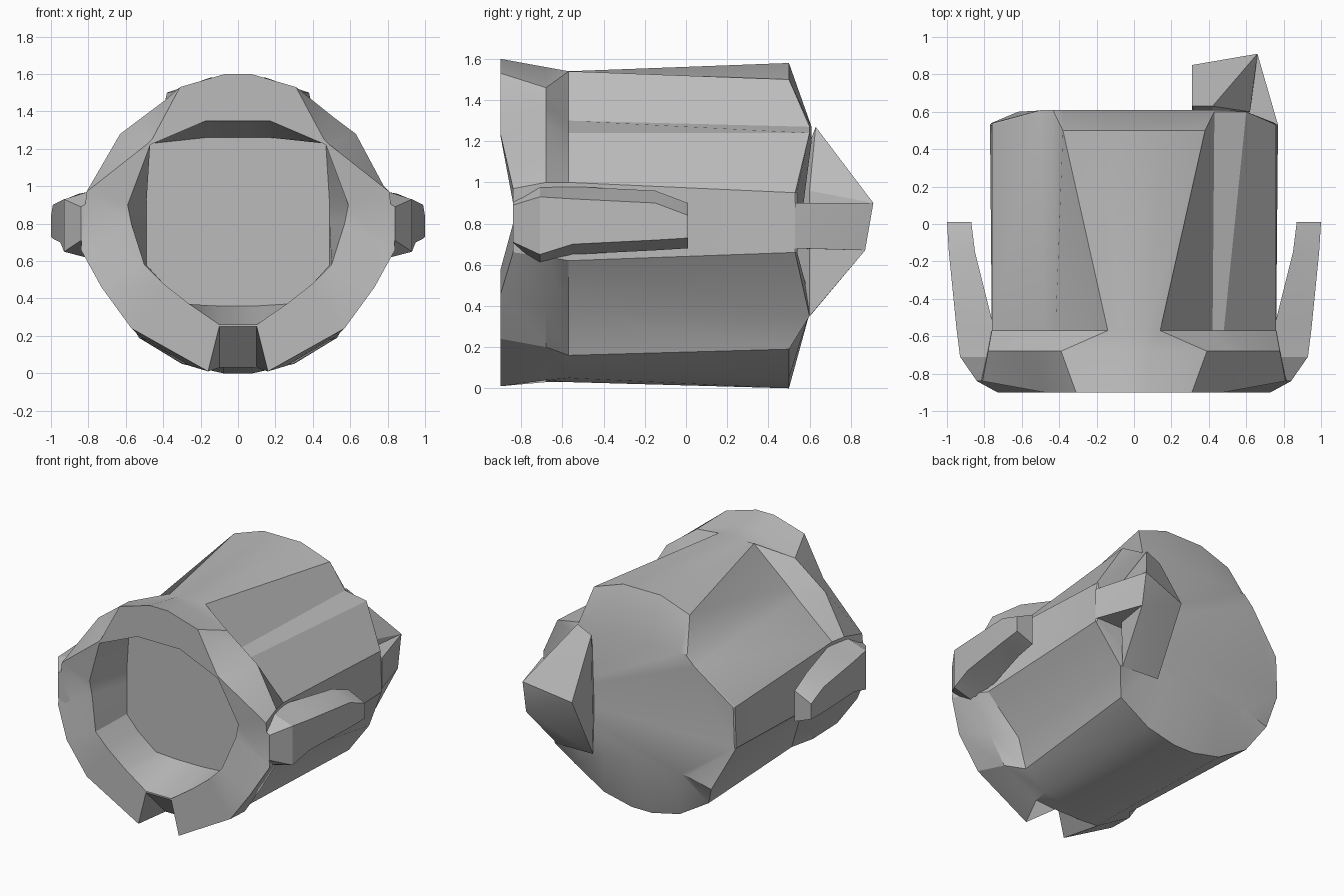
import bpy
import bmesh
from math import radians

cube = bpy.data.objects.get("Cube")
if cube:
    bpy.data.objects.remove(cube, do_unlink=True)

grey = bpy.data.materials.new("plain grey")
grey.use_nodes = True
tone = (0.5, 0.5, 0.5, 1)
grey.diffuse_color = tone
grey.node_tree.nodes["Principled BSDF"].inputs["Base Color"].default_value = tone


def finish(name, bm):
    """Turn a bmesh into a shaded object with the grey material."""
    bmesh.ops.remove_doubles(bm, verts=bm.verts, dist=0.001)
    bmesh.ops.recalc_face_normals(bm, faces=bm.faces)
    mesh = bpy.data.meshes.new(name)
    bm.to_mesh(mesh)
    bm.free()
    mesh.materials.append(grey)
    obj = bpy.data.objects.new(name, mesh)
    bpy.context.collection.objects.link(obj)
    bpy.ops.object.select_all(action="DESELECT")
    obj.select_set(True)
    bpy.context.view_layer.objects.active = obj
    bpy.ops.object.shade_smooth_by_angle(angle=radians(25))
    return obj


def loft(name, sections):
    """Skin closed sections of equal size and cap both ends."""
    bm = bmesh.new()
    rings = [[bm.verts.new(p) for p in section] for section in sections]
    count = len(rings[0])
    for a, b in zip(rings, rings[1:]):
        for i in range(count):
            j = (i + 1) % count
            bm.faces.new((a[i], a[j], b[j], b[i]))
    bm.faces.new(rings[0])
    bm.faces.new(rings[-1])
    return finish(name, bm)


def hull(name, points):
    bm = bmesh.new()
    for p in points:
        bm.verts.new(p)
    bmesh.ops.convex_hull(bm, input=bm.verts)
    loose = [v for v in bm.verts if not v.link_faces]
    bmesh.ops.delete(bm, geom=loose, context="VERTS")
    return finish(name, bm)


def section(half, depth):
    """Mirror a half outline (top to bottom); depth gives y from x and z."""
    right = [(x, depth(x, z), z) for x, z in half]
    left = [(-x, y, z) for x, y, z in reversed(right)]
    return right + left


# Barrel outlines: mouth, front rim, flare, collar and back edge
mouth = [(.07, 1.35), (.17, 1.35), (.45, 1.23), (.47, 1.22), (.59, .9),
         (.57, .8), (.5, .58), (.4, .48), (.26, .37), (.1, .26)]
rim = [(.07, 1.6), (.31, 1.53), (.46, 1.25), (.48, 1.23), (.81, .97),
       (.84, .66), (.73, .46), (.57, .24), (.16, .01), (.1, .25)]
flare = [(.07, 1.56), (.39, 1.46), (.51, 1.37), (.63, 1.28), (.78, 1),
         (.8, .64), (.66, .4), (.53, .2), (.26, .04), (.1, .03)]
collar = [(.07, 1.54), (.14, 1.54), (.42, 1.3), (.48, 1.24), (.76, 1),
          (.76, .62), (.5, .37), (.44, .16), (.27, .05), (.08, .03)]
back = [(.15, 1.58), (.38, 1.5), (.43, 1.27), (.5, 1.2), (.76, .95),
        (.77, .66), (.62, .35), (.53, .19), (.3, .05), (.08, 0)]
recess = [(min(x, .49), max(.36, min(z, 1.26))) for x, z in mouth]
cap = [(x * (.99 if z > .5 else .72), max(.4, min(z, 1.27))) for x, z in back]


def front_depth(x, z):
    return -.84 if x > .55 and z > .6 else -.9


def back_depth(x, z):
    if z > 1.3 or z < .3:
        return .5
    return .53 if x > .7 else .6


back_edge = section(back, back_depth)
back_edge[3] = (.6, .6, 1.24)      # raised shoulder above the fin

loft("barrel", [
    section(recess, lambda x, z: -.56),
    section(mouth, front_depth),
    section(rim, front_depth),
    section(flare, lambda x, z: -.68),
    section(collar, lambda x, z: -.57),
    back_edge,
    section(cap, lambda x, z: .54 if x > .7 else .61),
])

# Side arms: each station is y, inner x, outer x, bottom z, top z
stations = [(-.84, .74, .84, .66, .95), (-.71, .74, .93, .6, .99),
            (-.55, .75, .95, .65, .98), (-.15, .85, .99, .67, .96),
            (.01, .87, 1, .68, .9)]
for side, name in ((1, "left_arm"), (-1, "right_arm")):
    loft(name, [[(side * a, y, low), (side * b, y, low + .05),
                 (side * b, y, high - .06), (side * a, y, high)]
                for y, a, b, low, high in stations])

# Wedge fin on the back, with a block running out to the side wall
peak = [(.66, .91, .9), (.66, .87, .67)]
hull("back_fin", peak + [
    (.42, .63, 1.27), (.31, .63, 1.22), (.31, .85, .82), (.31, .61, .36),
    (.6, .6, .35), (.62, .6, .96), (.4, .45, .8)])
hull("fin_block", peak + [
    (.77, .53, .9), (.77, .53, .68), (.5, .5, .9), (.5, .5, .68)])
